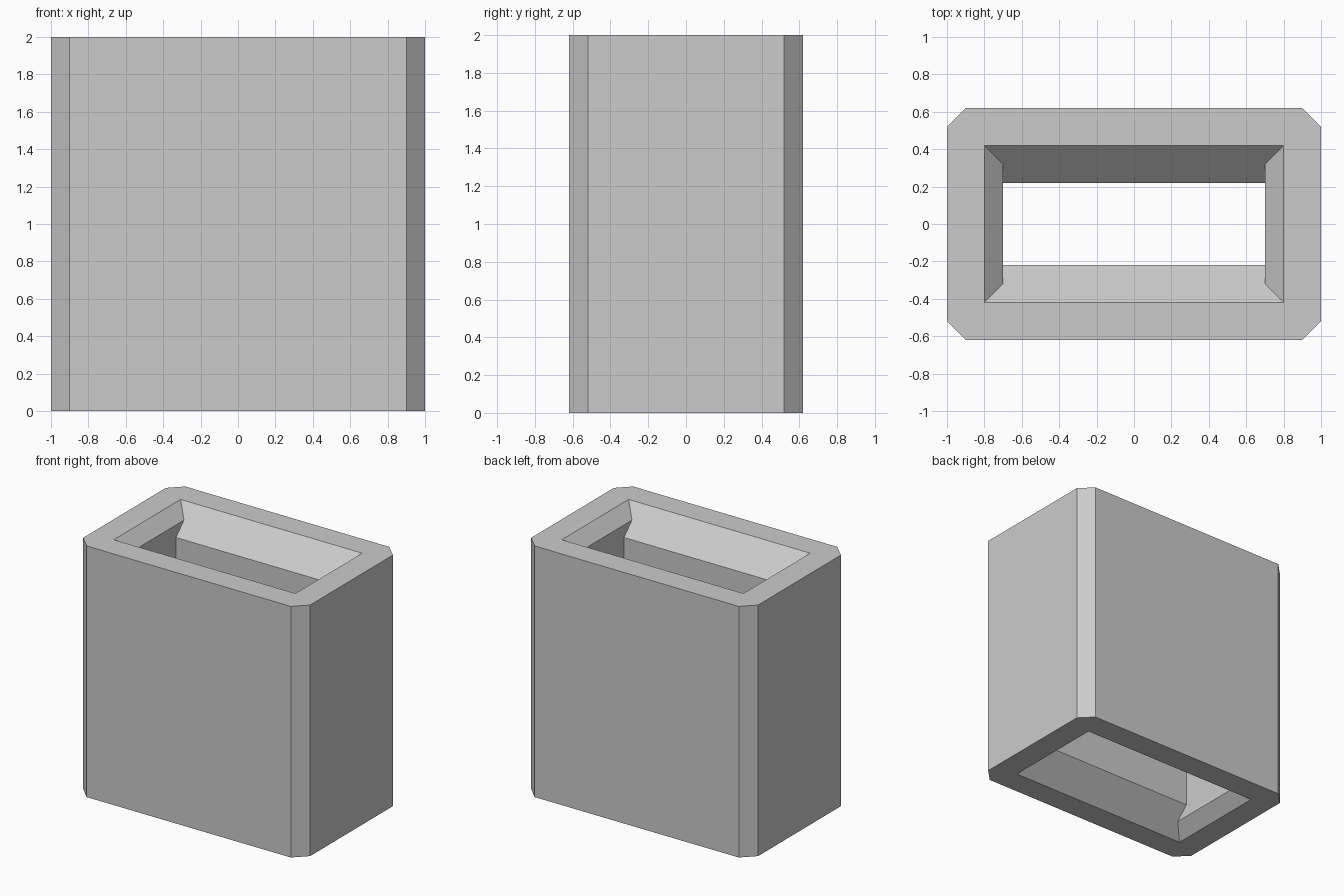
import bpy, bmesh

default = bpy.data.objects.get("Cube")
if default:
    bpy.data.objects.remove(default, do_unlink=True)

HALF_X, HALF_Y, HEIGHT = 1.0, 0.62, 2.0
CORNER = 0.1

grey = bpy.data.materials.new("plain_grey")
grey.use_nodes = True
COLOUR = (0.6, 0.6, 0.6, 1.0)
grey.diffuse_color = COLOUR
grey.node_tree.nodes["Principled BSDF"].inputs["Base Color"].default_value = COLOUR


def loft(name, rings):
    """Closed solid through stacked rectangles (half x, half y, z)."""
    bm = bmesh.new()
    loops = [[bm.verts.new((sx * x, sy * y, z))
              for sx, sy in ((-1, -1), (1, -1), (1, 1), (-1, 1))]
             for x, y, z in rings]
    for low, high in zip(loops, loops[1:]):
        for i in range(4):
            j = (i + 1) % 4
            bm.faces.new((low[i], low[j], high[j], high[i]))
    bm.faces.new(loops[0][::-1])
    bm.faces.new(loops[-1])
    bmesh.ops.recalc_face_normals(bm, faces=bm.faces)
    mesh = bpy.data.meshes.new(name)
    bm.to_mesh(mesh)
    bm.free()
    mesh.materials.append(grey)
    obj = bpy.data.objects.new(name, mesh)
    bpy.context.collection.objects.link(obj)
    return obj


# Sleeve block with chamfered upright corners
sleeve = loft("sleeve", [(HALF_X, HALF_Y, 0), (HALF_X, HALF_Y, HEIGHT)])
bm = bmesh.new()
bm.from_mesh(sleeve.data)
uprights = [e for e in bm.edges if abs(e.verts[0].co.z - e.verts[1].co.z) > 1]
bmesh.ops.bevel(bm, geom=uprights, offset=CORNER, offset_type='OFFSET',
                segments=1, affect='EDGES')
# Set the chamfer to an exact equal setback on both walls
for v in bm.verts:
    on_side = abs(abs(v.co.x) - HALF_X) < 0.001
    if on_side:
        v.co.y = (HALF_Y - CORNER) * (1 if v.co.y > 0 else -1)
    else:
        v.co.x = (HALF_X - CORNER) * (1 if v.co.x > 0 else -1)
bm.to_mesh(sleeve.data)
bm.free()

# Through opening, flared at both mouths and running past the block ends
flare = [(0.9, 0.52, -0.1), (0.7, 0.32, 0.1), (0.7, 0.22, 0.2)]
opening = loft("opening_cutter",
               flare + [(x, y, HEIGHT - z) for x, y, z in reversed(flare)])
opening.hide_render = True

cut = sleeve.modifiers.new("opening", 'BOOLEAN')
cut.operation = 'DIFFERENCE'
cut.solver = 'EXACT'
cut.object = opening

# Bake the cut and drop the helper
bpy.context.view_layer.update()
graph = bpy.context.evaluated_depsgraph_get()
result = bpy.data.meshes.new_from_object(sleeve.evaluated_get(graph))
sleeve.modifiers.clear()
sleeve.data = result
bpy.data.objects.remove(opening, do_unlink=True)
